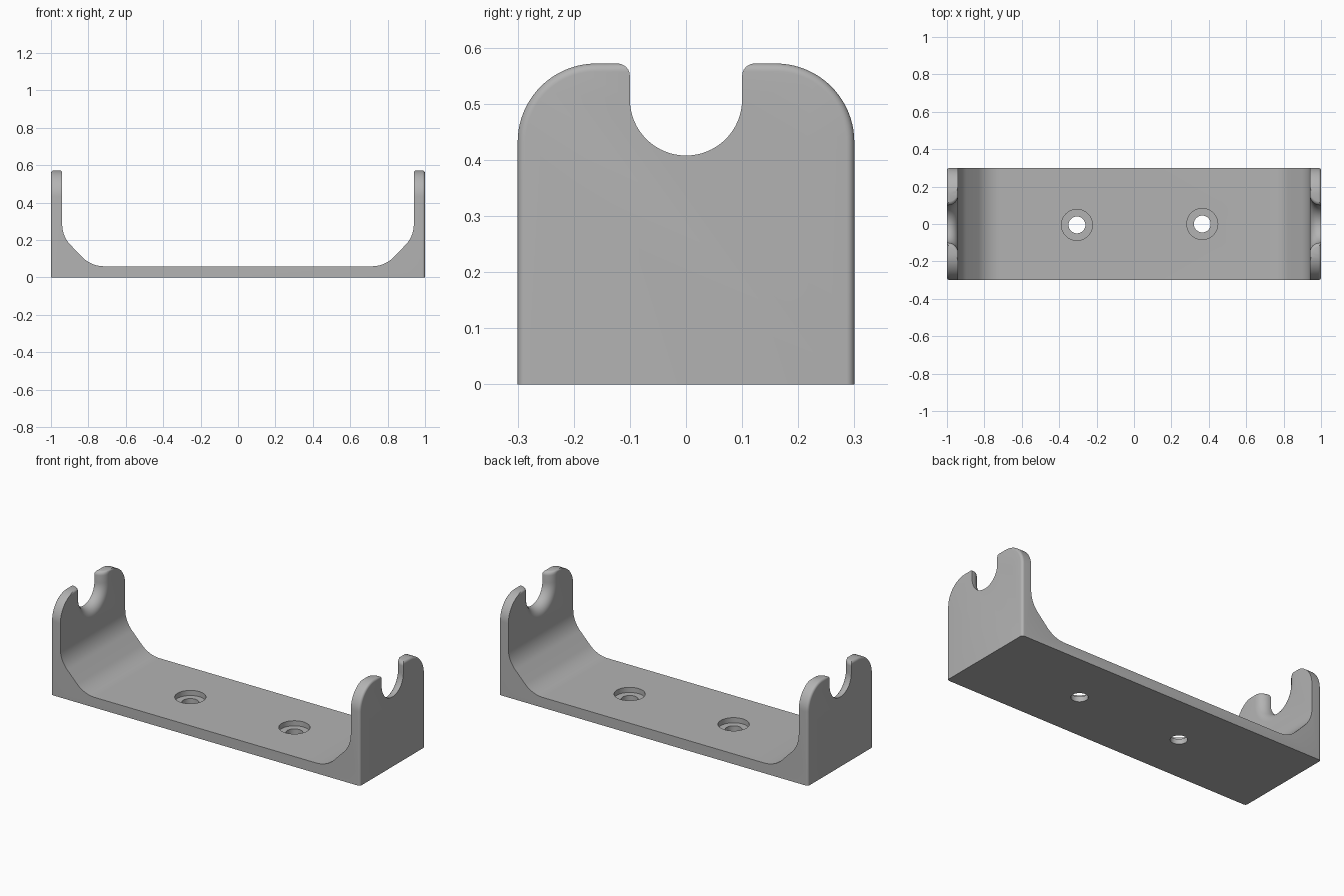
import bpy, bmesh, math
from mathutils import Vector

cube = bpy.data.objects.get("Cube")
if cube:
    bpy.data.objects.remove(cube)

grey = bpy.data.materials.new("light grey")
grey.use_nodes = True
COLOUR = (0.45, 0.45, 0.45, 1)
grey.diffuse_color = COLOUR
grey.node_tree.nodes["Principled BSDF"].inputs["Base Color"].default_value = COLOUR

HEIGHT, WALL, HALF_DEPTH = 0.572, 0.06, 0.30


def rounded(corners, steps=12):
    """Outline from (a, b, radius) corners, each rounded with a tangent arc."""
    out = []
    for i, (a, b, r) in enumerate(corners):
        p = Vector((a, b))
        if r == 0:
            out.append(p)
            continue
        u = (Vector(corners[i - 1][:2]) - p).normalized()
        v = (Vector(corners[(i + 1) % len(corners)][:2]) - p).normalized()
        half = u.angle(v) / 2
        centre = p + (u + v).normalized() * r / math.sin(half)
        start = p + u * r / math.tan(half) - centre
        end = p + v * r / math.tan(half) - centre
        sweep = start.angle(end)
        for k in range(steps + 1):
            t = k / steps
            out.append(centre + (start * math.sin((1 - t) * sweep)
                                 + end * math.sin(t * sweep)) / math.sin(sweep))
    return out


def loft(name, sections):
    """Skin equal-length rings of 3D points and cap both ends."""
    bm = bmesh.new()
    rings = [[bm.verts.new(p) for p in s] for s in sections]
    n = len(rings[0])
    for lo, hi in zip(rings, rings[1:]):
        for i in range(n):
            j = (i + 1) % n
            bm.faces.new((lo[i], lo[j], hi[j], hi[i]))
    bm.faces.new(rings[0][::-1])
    bm.faces.new(rings[-1])
    bmesh.ops.recalc_face_normals(bm, faces=bm.faces)
    mesh = bpy.data.meshes.new(name)
    bm.to_mesh(mesh)
    bm.free()
    ob = bpy.data.objects.new(name, mesh)
    bpy.context.collection.objects.link(ob)
    mesh.materials.append(grey)
    return ob


def combine(target, tool, operation):
    """Apply a boolean and drop the helper."""
    mod = target.modifiers.new("cut", 'BOOLEAN')
    mod.operation, mod.solver, mod.object = operation, 'EXACT', tool
    bpy.context.view_layer.objects.active = target
    bpy.ops.object.modifier_apply(modifier=mod.name)
    bpy.data.objects.remove(tool)


# Bracket body: long U profile with sloped, blended inner corners
right_half = [(1, 0, 0), (1, HEIGHT, 0), (1 - WALL, HEIGHT, 0.012),
              (1 - WALL, 0.22, 0.16), (0.785, WALL, 0.16)]
left_half = [(-x, z, r) for x, z, r in reversed(right_half)]
profile = rounded(right_half + left_half)
bracket = loft("bracket", [[(x, y, z) for x, z in profile] for y in (-0.4, 0.4)])


# End plate silhouette, with softened outer rim on both ends
def plate_section(x, inset):
    w, top = HALF_DEPTH - inset, HEIGHT - inset
    r = 0.14 - inset
    outline = rounded([(-w, -0.1, 0), (w, -0.1, 0), (w, top, r), (-w, top, r)], 20)
    return [(x, y, z) for y, z in outline]


RIM = 0.014
angles = [math.radians(15 * k) for k in range(7)]
end = [(1 - RIM * (1 - math.cos(a)), RIM * (1 - math.sin(a))) for a in angles]
sections = [plate_section(-x, i) for x, i in end] + [plate_section(x, i) for x, i in reversed(end)]
combine(bracket, loft("plate_shape", sections), 'INTERSECT')


# Cradle notches: U slots whose inner edge flares in a wide fillet
def notch_section(x, flare):
    w, corner = 0.10 + flare, 0.022
    side = [(w + corner + 0.001, HEIGHT + 0.05), (w + corner, HEIGHT + 0.0005)]
    for k in range(1, 7):
        a = math.radians(15 * k)
        side.append((w + corner * (1 - math.sin(a)), HEIGHT - corner * (1 - math.cos(a))))
    bowl = [(w * math.cos(math.pi * k / 32), 0.508 - w * math.sin(math.pi * k / 32))
            for k in range(33)]
    outline = side + bowl + [(-y, z) for y, z in reversed(side)]
    return [(x, y, z) for y, z in outline]


FLARE = 0.054
for s in (-1, 1):
    rings = [notch_section(s * 1.05, 0), notch_section(s * 0.996, 0)]
    for k in range(1, 9):
        a = math.pi / 2 * k / 8
        rings.append(notch_section(s * (0.994 - FLARE * math.sin(a)),
                                   FLARE * (1 - math.cos(a))))
    rings.append(notch_section(s * 0.90, FLARE))
    combine(bracket, loft("notch", rings), 'DIFFERENCE')


# Counterbored screw holes through the floor
def disc(x, y, z, r):
    return [(x + r * math.cos(math.tau * k / 40), y + r * math.sin(math.tau * k / 40), z)
            for k in range(40)]


for x, y in ((-0.305, -0.005), (0.365, 0)):
    steps = [(-0.05, 0.045), (0.03, 0.045), (0.03, 0.083), (0.12, 0.083)]
    combine(bracket, loft("screw_hole", [disc(x, y, z, r) for z, r in steps]), 'DIFFERENCE')

# Smooth blends, crisp edges
bpy.ops.object.select_all(action='DESELECT')
bracket.select_set(True)
bpy.context.view_layer.objects.active = bracket
bpy.ops.object.shade_smooth_by_angle(angle=math.radians(25))
